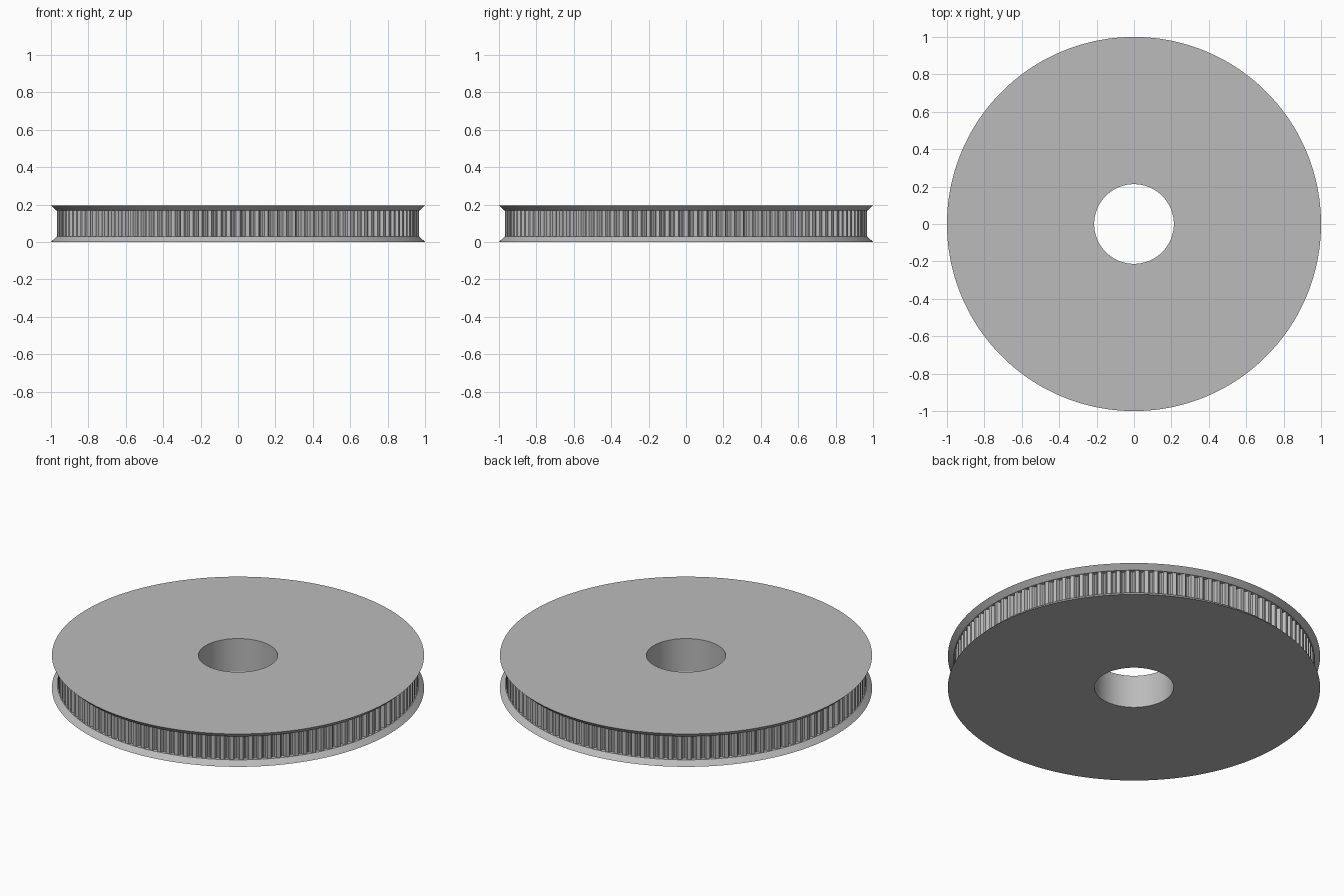
import bpy, bmesh
from math import cos, sin, pi

if "Cube" in bpy.data.objects:
    bpy.data.objects.remove(bpy.data.objects["Cube"])

TEETH = 120
HEIGHT = 0.195
FLANGE = 0.028
BORE, RIM, SEAT = 0.213, 1.0, 0.971
LAND, DEPTH = 0.968, 0.02
# One tooth pitch: (fraction of pitch, fraction of groove depth)
PITCH = [(0.0, 0), (0.4, 0), (0.46, 0.45), (0.55, 0.87),
         (0.7, 1), (0.85, 0.87), (0.94, 0.45)]

metal = bpy.data.materials.new("plain grey")
metal.use_nodes = True
grey = (0.5, 0.5, 0.5, 1)
metal.diffuse_color = grey
metal.node_tree.nodes["Principled BSDF"].inputs["Base Color"].default_value = grey

bm = bmesh.new()


def ring(z, radius, groove=0):
    """Closed loop of vertices, optionally following the tooth grooves."""
    verts = []
    for tooth in range(TEETH):
        for along, cut in PITCH:
            a = 2 * pi * (tooth + along - 0.2) / TEETH
            r = radius - groove * cut
            verts.append(bm.verts.new((r * cos(a), r * sin(a), z)))
    return verts


# Cross-section: bore, lower flange, toothed band, upper flange
top = HEIGHT - FLANGE
loops = [ring(0, BORE), ring(0, RIM), ring(FLANGE, SEAT),
         ring(FLANGE, LAND, DEPTH), ring(top, LAND, DEPTH),
         ring(top, SEAT), ring(HEIGHT, RIM), ring(HEIGHT, BORE)]
for low, high in zip(loops, loops[1:] + loops[:1]):
    for i in range(len(low)):
        j = (i + 1) % len(low)
        bm.faces.new((low[i], low[j], high[j], high[i]))
bmesh.ops.recalc_face_normals(bm, faces=bm.faces)

mesh = bpy.data.meshes.new("toothed_pulley")
bm.to_mesh(mesh)
bm.free()
mesh.materials.append(metal)
pulley = bpy.data.objects.new("toothed_pulley", mesh)
bpy.context.collection.objects.link(pulley)

# Smooth round walls, sharp rims
bpy.ops.object.select_all(action="DESELECT")
pulley.select_set(True)
bpy.context.view_layer.objects.active = pulley
bpy.ops.object.shade_smooth_by_angle(angle=pi / 6)
